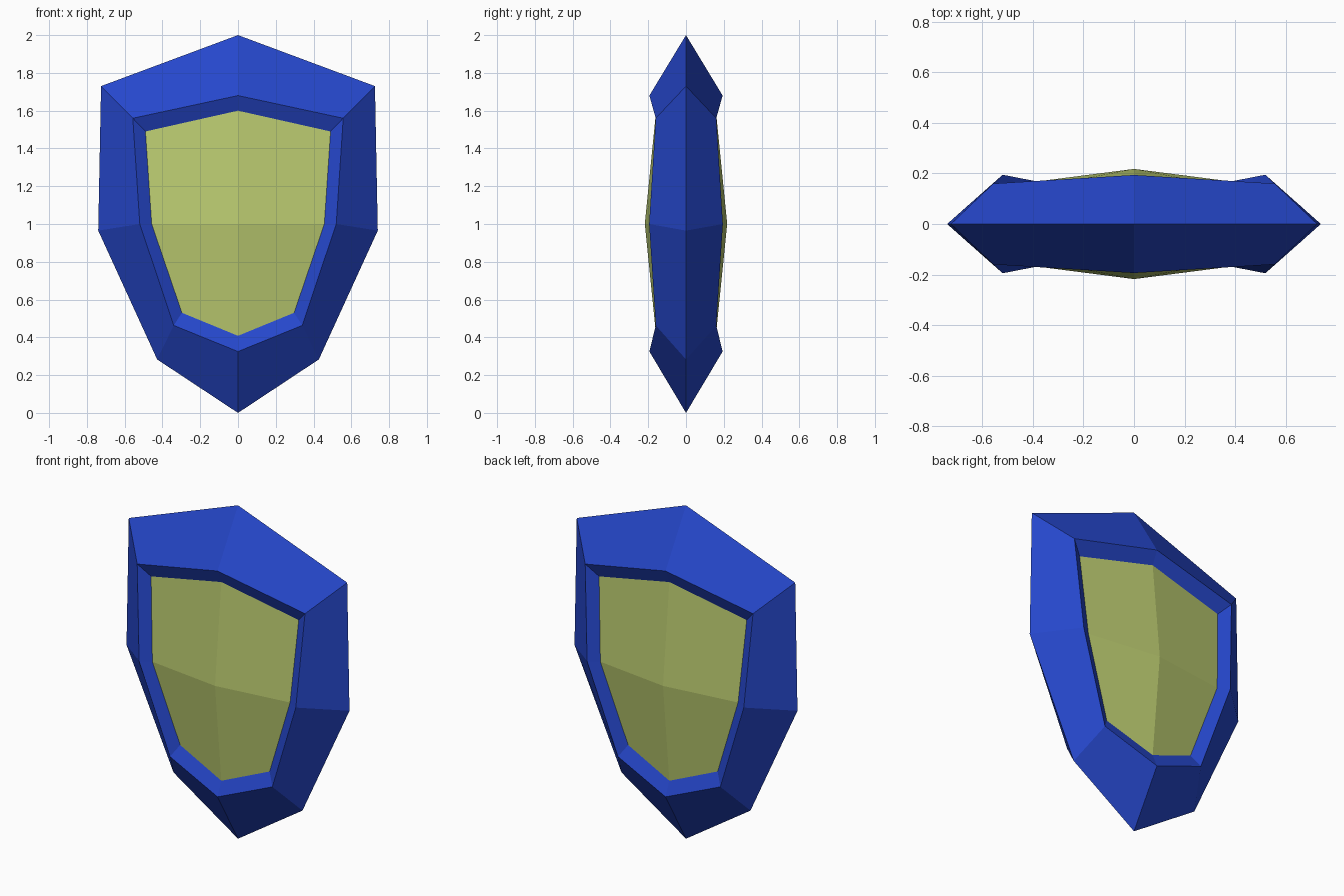
import bpy, bmesh

if "Cube" in bpy.data.objects:
    bpy.data.objects.remove(bpy.data.objects["Cube"])

# Right half outlines, top to bottom: (x, z) and depth for the raised ridge
OUTER = [(0, 2.0), (0.725, 1.73), (0.74, 0.965), (0.428, 0.283), (0, 0.0)]
RIDGE = [(0, 1.68), (0.557, 1.56), (0.52, 1.0), (0.34, 0.463), (0, 0.325)]
INNER = [(0, 1.6), (0.49, 1.49), (0.457, 1.0), (0.297, 0.53), (0, 0.408)]
RIDGE_DEPTH = [0.194, 0.16, 0.195, 0.16, 0.194]
INNER_DEPTH = [d - 0.036 for d in RIDGE_DEPTH]
CENTRE_DEPTH = 0.218


def material(name, colour):
    mat = bpy.data.materials.new(name)
    mat.diffuse_color = (*colour, 1)
    mat.use_nodes = True
    mat.node_tree.nodes["Principled BSDF"].inputs["Base Color"].default_value = mat.diffuse_color
    return mat


def ring(bm, outline, depths, side):
    """Closed eight-point loop mirrored across x = 0."""
    right = [(x, side * d, z) for (x, z), d in zip(outline, depths)]
    left = [(-x, y, z) for x, y, z in right[-2:0:-1]]
    return [bm.verts.new(p) for p in right + left]


def bridge(bm, a, b):
    for i in range(len(a)):
        j = (i + 1) % len(a)
        bm.faces.new((a[i], a[j], b[j], b[i]))


def finish(bm, name, mat):
    mesh = bpy.data.meshes.new(name)
    bm.to_mesh(mesh)
    bm.free()
    mesh.materials.append(mat)
    obj = bpy.data.objects.new(name, mesh)
    bpy.context.collection.objects.link(obj)
    return obj


blue = material("blue_rim", (0.019, 0.063, 0.6))
olive = material("olive_panel", (0.49, 0.59, 0.16))

# Faceted rim: sharp outer edge, raised ridge and sunken lip on both sides
bm = bmesh.new()
edge = ring(bm, OUTER, [0] * 5, 1)
for side in (-1, 1):
    ridge = ring(bm, RIDGE, RIDGE_DEPTH, side)
    lip = ring(bm, INNER, INNER_DEPTH, side)
    bridge(bm, edge, ridge)
    bridge(bm, ridge, lip)
bmesh.ops.recalc_face_normals(bm, faces=bm.faces)
finish(bm, "shield_rim", blue)

# Domed panels: four facets meeting at a central point
for name, side in (("front_panel", -1), ("back_panel", 1)):
    bm = bmesh.new()
    border = ring(bm, INNER, INNER_DEPTH, side)
    centre = bm.verts.new((0, side * CENTRE_DEPTH, 1.0))
    for i in range(0, 8, 2):
        quad = [centre, border[i], border[i + 1], border[(i + 2) % 8]]
        face = bm.faces.new(quad)
        face.normal_update()
        if face.normal.y * side < 0:
            face.normal_flip()
    finish(bm, name, olive)
